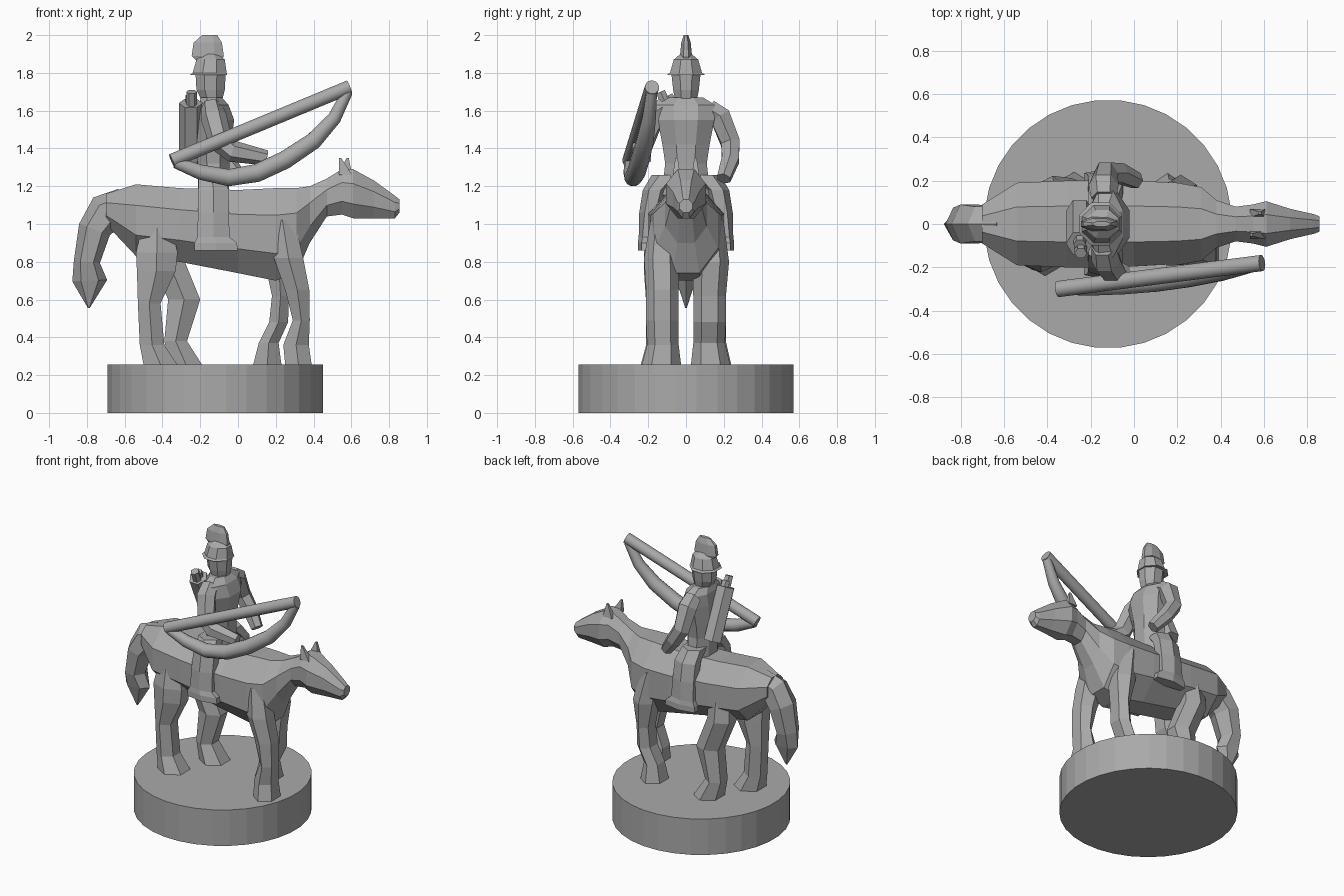
import bpy, bmesh, math
from mathutils import Vector

grey = bpy.data.materials.new("stone grey")
grey.diffuse_color = (0.4, 0.4, 0.4, 1)


def loft(name, sections, sides=8, plane=None, smooth=False):
    """Skin rings (x, y, z, ru, rv); plane 'XY', 'YZ' or None (square to path)."""
    bm = bmesh.new()
    pts = [Vector(s[:3]) for s in sections]
    rings = []
    for i, s in enumerate(sections):
        if plane == "XY":
            u, v = Vector((1, 0, 0)), Vector((0, 1, 0))
        elif plane == "YZ":
            u, v = Vector((0, 1, 0)), Vector((0, 0, 1))
        else:
            t = (pts[min(i + 1, len(pts) - 1)] - pts[max(i - 1, 0)]).normalized()
            u = (Vector((0, 1, 0)) - t * t.y).normalized()
            v = t.cross(u)
        k = 1 / math.cos(math.pi / sides)
        rings.append([bm.verts.new(pts[i] + u * s[3] * k * math.cos(a) + v * s[4] * k * math.sin(a))
                      for a in [(j + 0.5) * math.tau / sides for j in range(sides)]])
    for a, b in zip(rings, rings[1:]):
        for j in range(sides):
            n = (j + 1) % sides
            bm.faces.new((a[j], a[n], b[n], b[j]))
    bm.faces.new(rings[0][::-1])
    bm.faces.new(rings[-1])
    bmesh.ops.recalc_face_normals(bm, faces=bm.faces)
    me = bpy.data.meshes.new(name)
    bm.to_mesh(me)
    bm.free()
    me.materials.append(grey)
    ob = bpy.data.objects.new(name, me)
    bpy.context.collection.objects.link(ob)
    if smooth:
        bpy.context.view_layer.objects.active = ob
        ob.select_set(True)
        bpy.ops.object.shade_smooth_by_angle(angle=math.radians(35))
        ob.select_set(False)
    return ob


def rod(name, a, b, r, sides=8, smooth=False):
    return loft(name, [(*a, r, r), (*b, r, r)], sides, None, smooth)


# round base
loft("base", [(-0.12, 0, 0, 0.57, 0.57), (-0.12, 0, 0.255, 0.57, 0.57)], 32, "XY")

# horse trunk, neck and head: x, top, bottom, half width
horse = [(-0.70, 1.16, 1.00, 0.09), (-0.54, 1.21, 0.83, 0.19), (-0.31, 1.19, 0.80, 0.20),
         (0.0, 1.18, 0.74, 0.20), (0.20, 1.19, 0.70, 0.19), (0.31, 1.19, 0.74, 0.17),
         (0.38, 1.20, 0.90, 0.11), (0.47, 1.24, 1.04, 0.08), (0.55, 1.29, 1.05, 0.09),
         (0.61, 1.29, 1.03, 0.105), (0.72, 1.23, 1.03, 0.07), (0.83, 1.15, 1.03, 0.045),
         (0.855, 1.13, 1.06, 0.035)]
loft("horse_body", [(x, 0, (t + b) / 2, w, (t - b) / 2) for x, t, b, w in horse], 8, "YZ")

# tail
loft("tail", [(-0.60, 0, 1.10, 0.08, 0.08), (-0.70, 0, 1.06, 0.08, 0.09), (-0.76, 0, 0.97, 0.09, 0.075),
              (-0.80, 0, 0.80, 0.075, 0.06), (-0.785, 0, 0.70, 0.05, 0.08), (-0.79, 0, 0.555, 0.004, 0.004)], 6)

# ears
for s, x in ((-1, 0.54), (1, 0.58)):
    loft("ear", [(0.57, s * 0.05, 1.26, 0.035, 0.02), (x, s * 0.05, 1.35, 0.006, 0.006)], 4, "XY")

# horse legs: z, back x, front x, inner |y|, outer |y|
legs = {
    "hind_leg_right": (-1, [(1.02, -0.50, -0.36, 0.08, 0.18), (0.85, -0.54, -0.32, 0.05, 0.21),
                            (0.75, -0.535, -0.33, 0.05, 0.21), (0.58, -0.53, -0.41, 0.06, 0.20),
                            (0.36, -0.52, -0.39, 0.06, 0.20), (0.255, -0.50, -0.32, 0.04, 0.225)]),
    "hind_leg_left": (1, [(1.02, -0.45, -0.29, 0.08, 0.18), (0.82, -0.46, -0.29, 0.05, 0.21),
                          (0.60, -0.37, -0.20, 0.06, 0.20), (0.38, -0.39, -0.27, 0.06, 0.20),
                          (0.255, -0.36, -0.19, 0.04, 0.225)]),
    "front_leg_right": (-1, [(1.02, 0.17, 0.30, 0.08, 0.18), (0.82, 0.19, 0.345, 0.05, 0.21),
                             (0.65, 0.25, 0.378, 0.05, 0.20), (0.49, 0.29, 0.38, 0.05, 0.20),
                             (0.36, 0.24, 0.375, 0.05, 0.195), (0.255, 0.25, 0.39, 0.04, 0.22)]),
    "front_leg_left": (1, [(1.02, 0.10, 0.24, 0.08, 0.19), (0.80, 0.14, 0.29, 0.05, 0.215),
                           (0.62, 0.18, 0.27, 0.05, 0.20), (0.48, 0.165, 0.265, 0.05, 0.20),
                           (0.37, 0.11, 0.215, 0.05, 0.195), (0.255, 0.08, 0.23, 0.04, 0.22)]),
}
for name, (s, rows) in legs.items():
    loft(name, [((a + b) / 2, s * (i + o) / 2, z, (b - a) / 2, (o - i) / 2) for z, a, b, i, o in rows], 6, "XY")

# rider torso, neck, head and helmet
loft("torso", [(-0.13, 0, 1.15, 0.08, 0.13), (-0.13, 0, 1.32, 0.085, 0.11), (-0.13, 0, 1.42, 0.09, 0.125),
               (-0.12, 0, 1.55, 0.10, 0.15), (-0.13, 0, 1.63, 0.08, 0.155), (-0.14, 0, 1.67, 0.055, 0.09)], 8, "XY")
loft("head", [(-0.14, 0, 1.63, 0.05, 0.05), (-0.14, 0, 1.67, 0.06, 0.06), (-0.145, 0, 1.71, 0.075, 0.068),
              (-0.145, 0, 1.80, 0.08, 0.078)], 8, "XY")
loft("helmet", [(-0.155, 0, 1.79, 0.098, 0.10), (-0.15, 0, 1.80, 0.09, 0.085), (-0.145, 0, 1.87, 0.075, 0.065),
                (-0.145, 0, 1.90, 0.04, 0.03)], 8, "XY")
loft("crest", [(-0.15, 0, 1.86, 0.065, 0.032), (-0.16, 0, 1.89, 0.085, 0.032), (-0.16, 0, 1.96, 0.075, 0.025),
               (-0.15, 0, 2.0, 0.04, 0.012)], 8, "XY")

# rider legs, with the boot reaching forward
for s, side in ((-1, "right"), (1, "left")):
    loft("rider_leg_" + side, [(-0.14, s * 0.10, 1.26, 0.07, 0.07), (-0.13, s * 0.165, 1.18, 0.08, 0.055),
                               (-0.13, s * 0.19, 1.06, 0.082, 0.05), (-0.13, s * 0.21, 0.93, 0.085, 0.035),
                               (-0.118, s * 0.215, 0.90, 0.112, 0.035), (-0.115, s * 0.215, 0.86, 0.115, 0.035)],
         6, "XY")

# arms
loft("arm_left", [(-0.14, 0.12, 1.61, 0.05, 0.05), (-0.14, 0.18, 1.57, 0.055, 0.06),
                  (-0.13, 0.235, 1.43, 0.05, 0.05), (-0.07, 0.235, 1.34, 0.045, 0.045),
                  (0.01, 0.20, 1.24, 0.035, 0.035)], 6)
loft("arm_right", [(-0.14, -0.11, 1.62, 0.05, 0.05), (-0.13, -0.17, 1.57, 0.055, 0.06),
                   (-0.09, -0.225, 1.43, 0.05, 0.055), (-0.03, -0.24, 1.385, 0.045, 0.05),
                   (0.15, -0.22, 1.35, 0.035, 0.035)], 6)

# bow: straight string and curved stave
rod("bow_string", (-0.35, -0.30, 1.335), (0.59, -0.18, 1.725), 0.037, 16, True)
stave = [(-0.33, 1.325, 0.030), (-0.20, 1.275, 0.040), (-0.05, 1.245, 0.045), (0.10, 1.27, 0.048),
         (0.25, 1.34, 0.048), (0.40, 1.44, 0.045), (0.51, 1.56, 0.036), (0.58, 1.70, 0.028)]
loft("bow_stave", [(x, -0.255 + 0.127 * x - 0.022 * math.sin(math.pi * (x + 0.33) / 0.91), z, r, r)
                   for x, z, r in stave], 12, None, True)

# quiver and arrows on the back
rod("quiver", (-0.25, 0.06, 1.31), (-0.25, -0.09, 1.64), 0.055, 6)
for dx, dy, dz in ((0.005, -0.02, 0), (0.0, 0.02, -0.02)):
    rod("arrow", (-0.25 + dx, -0.07 + dy, 1.60), (-0.25 + dx, -0.115 + dy, 1.70 + dz), 0.025, 6)
